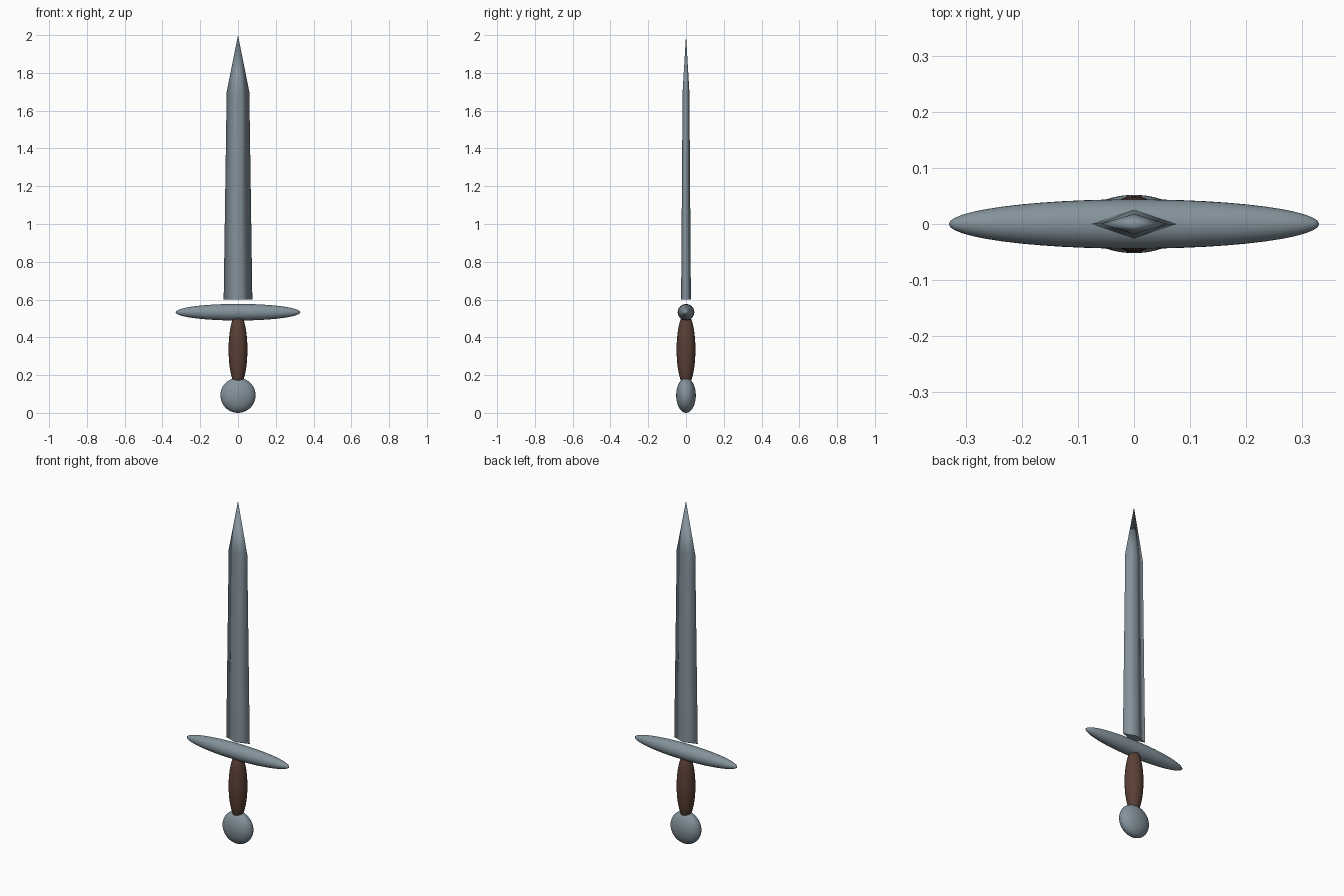
import bpy
import bmesh

cube = bpy.data.objects.get("Cube")
if cube:
    bpy.data.objects.remove(cube, do_unlink=True)


def make_material(name, rgb):
    mat = bpy.data.materials.new(name)
    mat.use_nodes = True
    color = (*rgb, 1)
    mat.diffuse_color = color
    mat.node_tree.nodes["Principled BSDF"].inputs["Base Color"].default_value = color
    return mat


steel = make_material("steel", (0.23, 0.29, 0.33))
leather = make_material("leather", (0.10, 0.05, 0.035))


def add_ellipsoid(name, z, radii, mat, lie_along_x=False):
    """Ellipsoid centred on the sword axis, optionally with its poles along x."""
    bpy.ops.mesh.primitive_uv_sphere_add(segments=32, ring_count=24, radius=1)
    obj = bpy.context.object
    obj.name = name
    if lie_along_x:
        obj.rotation_euler.y = 1.5707963
        bpy.ops.object.transform_apply(rotation=True)
    obj.scale = radii
    obj.location.z = z
    bpy.ops.object.transform_apply(location=True, scale=True)
    bpy.ops.object.shade_smooth()
    obj.data.materials.append(mat)
    return obj


def add_blade(name, sections, tip_z, mat):
    """Tapering diamond section closed to a point."""
    bm = bmesh.new()
    rings = []
    for z, w, d in sections:
        corners = ((w, 0), (0, d), (-w, 0), (0, -d))
        rings.append([bm.verts.new((x, y, z)) for x, y in corners])
    tip = bm.verts.new((0, 0, tip_z))
    bm.faces.new(rings[0][::-1])
    for i in range(4):
        j = (i + 1) % 4
        for low, high in zip(rings, rings[1:]):
            bm.faces.new((low[i], low[j], high[j], high[i]))
        bm.faces.new((rings[-1][i], rings[-1][j], tip))
    bmesh.ops.recalc_face_normals(bm, faces=bm.faces)
    # Soft ridges along the blade, crisp rim at its base
    for face in bm.faces:
        face.smooth = True
    for edge in bm.edges:
        if all(v in rings[0] for v in edge.verts):
            edge.smooth = False
    mesh = bpy.data.meshes.new(name)
    bm.to_mesh(mesh)
    bm.free()
    mesh.materials.append(mat)
    obj = bpy.data.objects.new(name, mesh)
    bpy.context.collection.objects.link(obj)
    return obj


# Hilt
add_ellipsoid("pommel", 0.093, (0.093, 0.052, 0.093), steel)
add_ellipsoid("grip", 0.335, (0.05, 0.05, 0.195), leather)
add_ellipsoid("crossguard", 0.533, (0.33, 0.044, 0.044), steel, lie_along_x=True)

# Blade, standing just clear of the guard
add_blade("blade", [(0.6, 0.076, 0.026), (1.7, 0.06, 0.018)], 2.0, steel)
